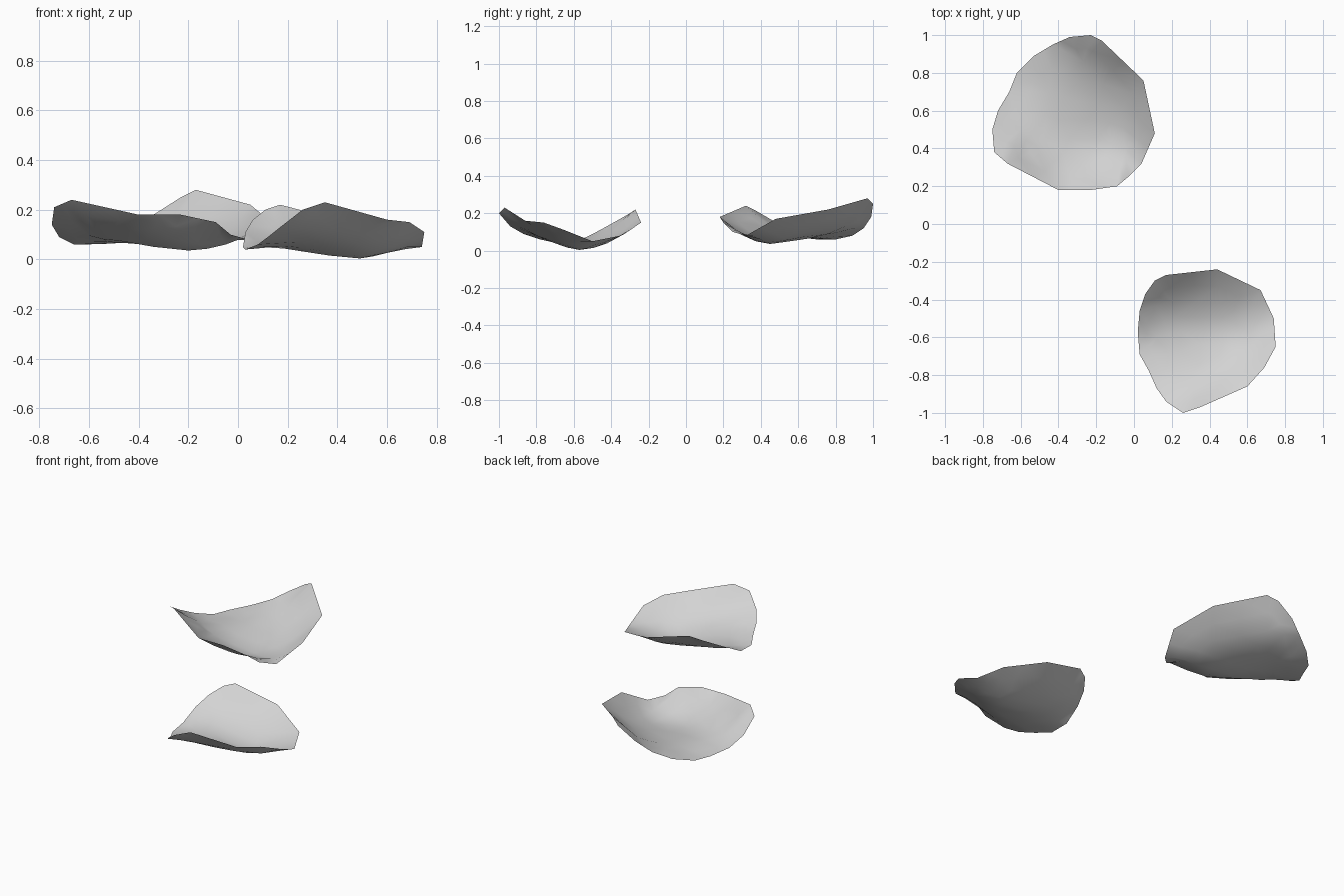
import bpy
import bmesh
from mathutils import Vector
from mathutils.geometry import delaunay_2d_cdt

default_cube = bpy.data.objects.get("Cube")
if default_cube:
    bpy.data.objects.remove(default_cube, do_unlink=True)


def make_material(name, colour):
    material = bpy.data.materials.new(name)
    material.use_nodes = True
    material.diffuse_color = colour
    shader = material.node_tree.nodes["Principled BSDF"]
    shader.inputs["Base Color"].default_value = colour
    shader.inputs["Roughness"].default_value = 0.8
    return material


def make_petal(name, rim, bowl, material):
    """Span a thin cupped sheet between a closed rim and a few bowl points."""
    points = [Vector(p) for p in rim + bowl]
    count = len(rim)
    rim_edges = [(i, (i + 1) % count) for i in range(count)]
    flat = [p.to_2d() for p in points]
    verts, edges, faces, origin, *rest = delaunay_2d_cdt(flat, rim_edges, [], 1, 0.0001)

    bm = bmesh.new()
    bm_verts = [bm.verts.new(points[source[0]]) for source in origin]
    for face in faces:
        bm.faces.new([bm_verts[i] for i in face])

    # Refine the sheet, then relax only its inside so the rim stays crisp
    bmesh.ops.subdivide_edges(bm, edges=bm.edges[:], cuts=1, use_grid_fill=True)
    inside = [v for v in bm.verts if not v.is_boundary]
    for step in range(2):
        bmesh.ops.smooth_vert(bm, verts=inside, factor=0.4, use_axis_z=True)
    bmesh.ops.recalc_face_normals(bm, faces=bm.faces[:])
    if sum(f.normal.z for f in bm.faces) < 0:
        bmesh.ops.reverse_faces(bm, faces=bm.faces[:])

    mesh = bpy.data.meshes.new(name)
    bm.to_mesh(mesh)
    bm.free()
    mesh.materials.append(material)
    for polygon in mesh.polygons:
        polygon.use_smooth = True
    petal = bpy.data.objects.new(name, mesh)
    bpy.context.collection.objects.link(petal)
    return petal


pale_grey = make_material("pale grey", (0.65, 0.65, 0.65, 1.0))

# Back petal: high at the back point and the left front corner
back_rim = [
    (-.34, .99, .18), (-.23, 1, .25), (-.17, .97, .28), (.05, .76, .22),
    (.11, .48, .17), (.04, .32, .08), (-.03, .25, .1), (-.09, .2, .15),
    (-.23, .18, .18), (-.4, .18, .18), (-.67, .32, .24), (-.74, .38, .21),
    (-.75, .5, .14), (-.72, .6, .09), (-.66, .7, .06), (-.62, .8, .06),
    (-.53, .89, .08), (-.43, .95, .12),
]
back_bowl = [
    (-.2, .45, .02), (-.3, .65, .06), (-.27, .86, .12), (-.48, .45, .07),
    (-.45, .7, .06), (-.6, .5, .08), (-.27, .3, .07), (-.05, .4, .04),
    (-.06, .62, .09), (-.55, .38, .13),
]
make_petal("back_petal", back_rim, back_bowl, pale_grey)

# Front petal: a trough running sideways with raised front and back edges
front_rim = [
    (.17, -.27, .22), (.44, -.24, .15), (.67, -.35, .08), (.74, -.5, .05),
    (.75, -.65, .11), (.69, -.76, .15), (.6, -.86, .16), (.35, -.97, .23),
    (.26, -1, .2), (.17, -.94, .13), (.12, -.87, .09), (.08, -.78, .06),
    (.03, -.69, .04), (.02, -.57, .05), (.03, -.46, .11), (.06, -.37, .16),
    (.11, -.3, .2),
]
front_bowl = [
    (.49, -.57, -.01), (.25, -.57, .03), (.2, -.41, .08), (.45, -.42, .03),
    (.6, -.5, .02), (.25, -.78, .07), (.45, -.7, .03), (.3, -.88, .12),
    (.5, -.8, .09), (.62, -.65, .04), (.12, -.6, .04),
]
make_petal("front_petal", front_rim, front_bowl, pale_grey)
